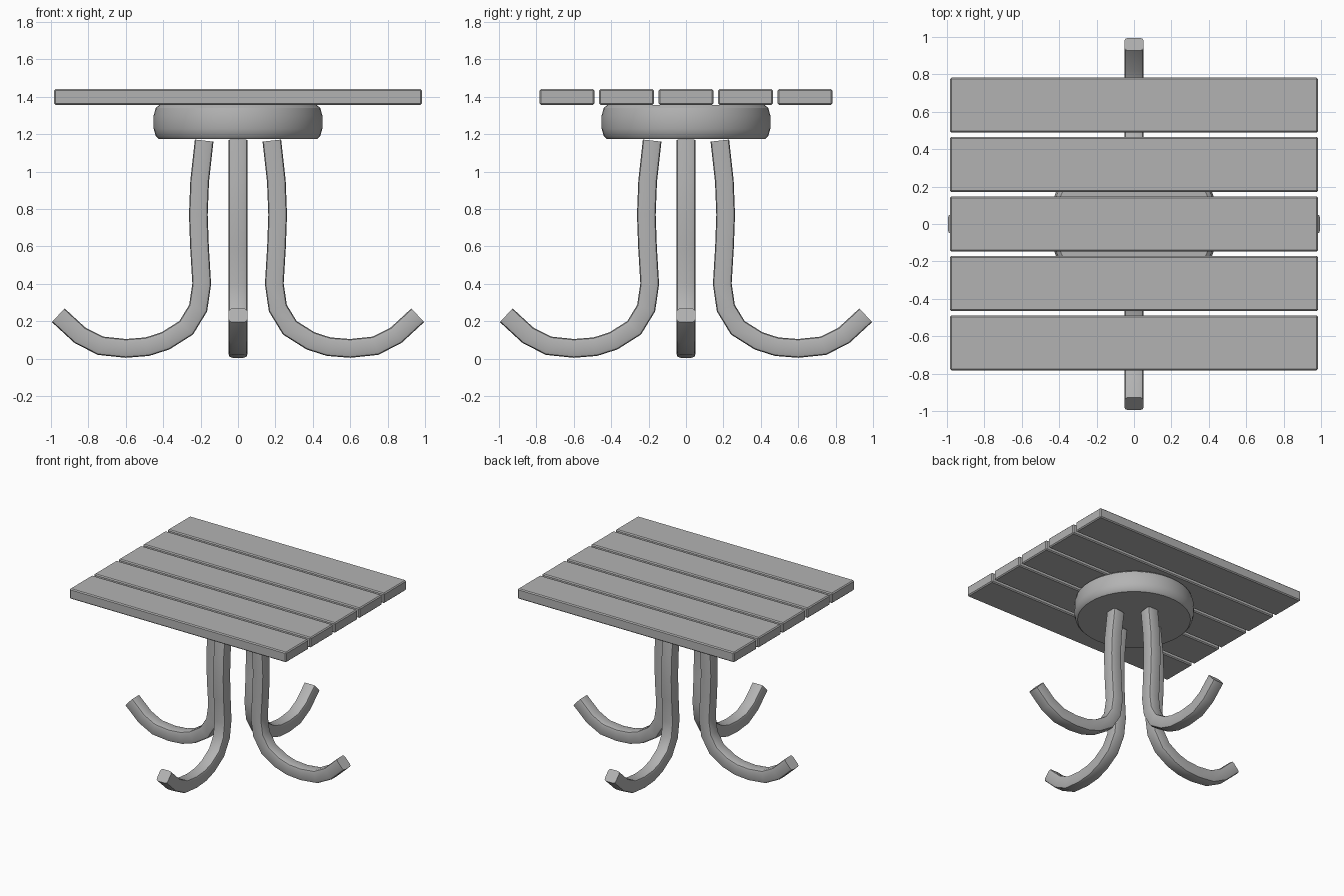
import bpy
import bmesh
import math
from mathutils import Vector

cube = bpy.data.objects.get("Cube")
if cube:
    bpy.data.objects.remove(cube, do_unlink=True)

GREY = (0.45, 0.45, 0.45, 1.0)
grey = bpy.data.materials.new("plain_grey")
grey.use_nodes = True
grey.diffuse_color = GREY
grey.node_tree.nodes["Principled BSDF"].inputs["Base Color"].default_value = GREY


def finish(obj, name, bevel=0.0, segments=1):
    """Name, colour, bevel and shade a part."""
    obj.name = name
    obj.data.name = name
    obj.data.materials.append(grey)
    bpy.ops.object.select_all(action="DESELECT")
    obj.select_set(True)
    bpy.context.view_layer.objects.active = obj
    if bevel:
        mod = obj.modifiers.new("edge_bevel", "BEVEL")
        mod.width = bevel
        mod.segments = segments
        mod.limit_method = "ANGLE"
        bpy.ops.object.modifier_apply(modifier=mod.name)
    bpy.ops.object.shade_smooth_by_angle(angle=math.radians(32))
    return obj


# Table top: five separate planks
for i in range(5):
    bpy.ops.mesh.primitive_cube_add(size=1, location=(0, (i - 2) * 0.318, 1.399))
    plank = bpy.context.object
    plank.scale = (1.97, 0.292, 0.083)
    bpy.ops.object.transform_apply(location=False, rotation=False, scale=True)
    finish(plank, f"plank_{i + 1}", bevel=0.008)

# Round hub under the planks, turned from a (radius, height) profile
HUB = [(0, 1.175), (0.425, 1.175), (0.44, 1.19), (0.451, 1.23),
       (0.451, 1.30), (0.44, 1.34), (0.42, 1.357), (0, 1.357)]
bm = bmesh.new()
verts = [bm.verts.new((r, 0, z)) for r, z in HUB]
edges = [bm.edges.new(pair) for pair in zip(verts, verts[1:])]
bmesh.ops.spin(bm, geom=verts + edges, axis=(0, 0, 1), cent=(0, 0, 0),
               angle=math.tau, steps=48)
bmesh.ops.remove_doubles(bm, verts=bm.verts, dist=0.0005)
bmesh.ops.recalc_face_normals(bm, faces=bm.faces)
mesh = bpy.data.meshes.new("hub")
bm.to_mesh(mesh)
bm.free()
hub = bpy.data.objects.new("hub", mesh)
bpy.context.collection.objects.link(hub)
finish(hub, "hub")

# Leg centre line as (outward, height), from the hub to the upturned tip
PATH = [(0.181, 1.166), (0.205, 0.95), (0.212, 0.77), (0.206, 0.60),
        (0.194, 0.40), (0.213, 0.27), (0.277, 0.165), (0.388, 0.095),
        (0.485, 0.064), (0.60, 0.055), (0.735, 0.069), (0.845, 0.125),
        (0.961, 0.232)]
H, C = 0.05, 0.03  # half width of the bar, and where its corner cuts begin
SECTION = [(H, C), (0.045, 0.045), (C, H), (-C, H), (-0.045, 0.045), (-H, C),
           (-H, -C), (-0.045, -0.045), (-C, -H), (C, -H), (0.045, -0.045), (H, -C)]


def make_leg(name, turn):
    """Sweep the square section along the path with mitred joints."""
    pts = [Vector((x, 0, z)) for x, z in PATH]
    side = Vector((0, 1, 0))
    bm = bmesh.new()
    rings = []
    for i, p in enumerate(pts):
        before = (p - pts[i - 1]).normalized() if i else None
        after = (pts[i + 1] - p).normalized() if i + 1 < len(pts) else None
        a, b = before or after, after or before
        tangent = (a + b).normalized()
        across = tangent.cross(side) / max(tangent.dot(a), 0.5)
        rings.append([bm.verts.new(p + across * u + side * v) for u, v in SECTION])
    n = len(SECTION)
    for r0, r1 in zip(rings, rings[1:]):
        for k in range(n):
            bm.faces.new((r0[k], r0[(k + 1) % n], r1[(k + 1) % n], r1[k]))
    bm.faces.new(rings[0])
    bm.faces.new(rings[-1])
    bmesh.ops.recalc_face_normals(bm, faces=bm.faces)
    mesh = bpy.data.meshes.new(name)
    bm.to_mesh(mesh)
    bm.free()
    leg = bpy.data.objects.new(name, mesh)
    leg.rotation_euler.z = turn
    bpy.context.collection.objects.link(leg)
    finish(leg, name)


# Four legs, a quarter turn apart
for k, where in enumerate(("left", "back", "right", "front")):
    make_leg(f"{where}_leg", k * math.pi / 2)
